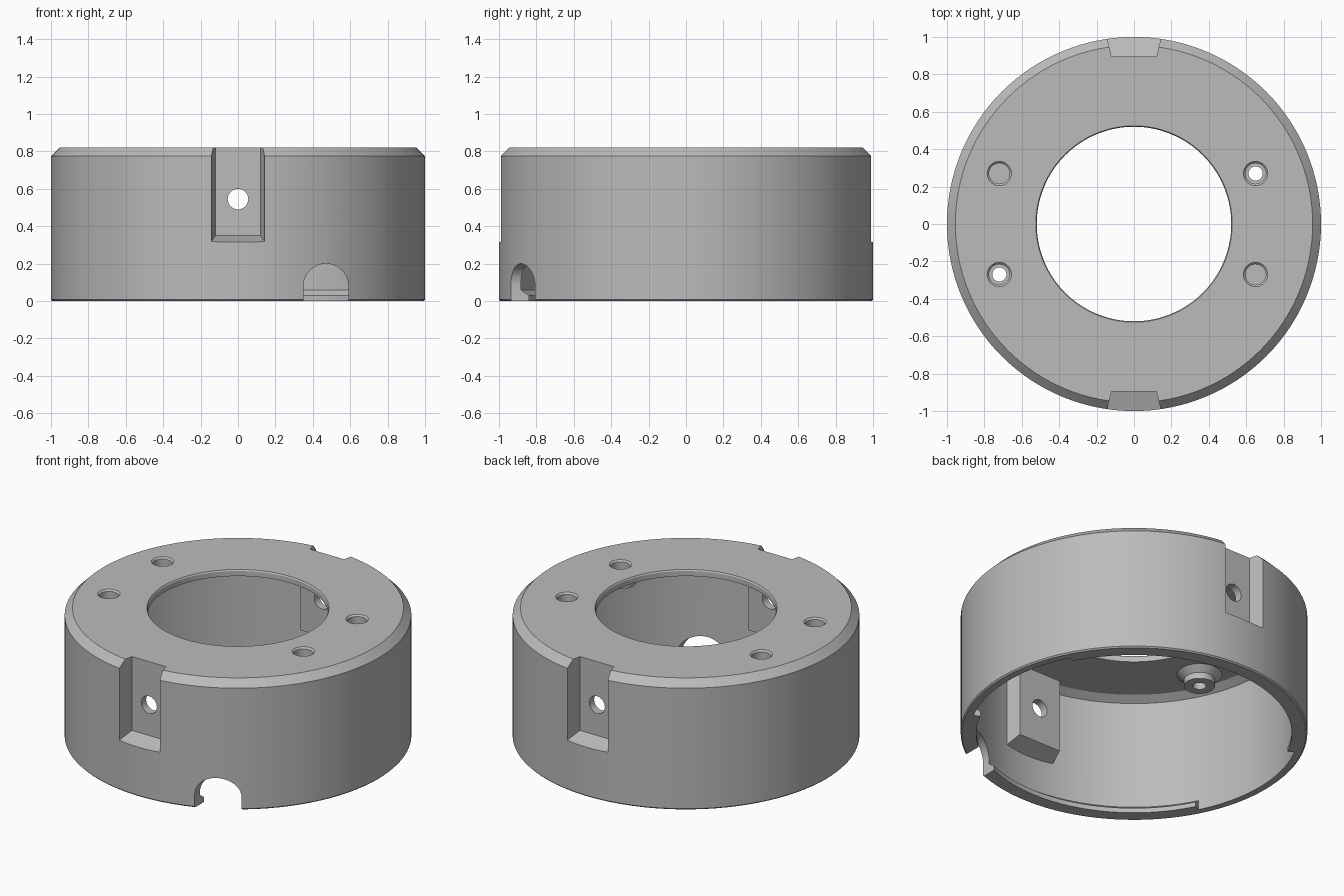
import bpy, bmesh
from math import sin, cos, pi, radians

if "Cube" in bpy.data.objects:
    bpy.data.objects.remove(bpy.data.objects["Cube"], do_unlink=True)

SEGMENTS = 128
grey = bpy.data.materials.new("plain grey")
grey.use_nodes = True
grey.diffuse_color = (0.5, 0.5, 0.5, 1)
grey.node_tree.nodes["Principled BSDF"].inputs["Base Color"].default_value = (0.5, 0.5, 0.5, 1)


def finish(name, bm):
    bmesh.ops.recalc_face_normals(bm, faces=bm.faces[:])
    mesh = bpy.data.meshes.new(name)
    bm.to_mesh(mesh)
    bm.free()
    mesh.materials.append(grey)
    ob = bpy.data.objects.new(name, mesh)
    bpy.context.collection.objects.link(ob)
    return ob


def revolve(name, profile, centre=(0, 0), start=0, sweep=360, segments=SEGMENTS):
    """Turn a closed (radius, z) profile around a vertical axis."""
    bm = bmesh.new()
    full = sweep == 360
    rings = []
    for i in range(segments if full else segments + 1):
        a = radians(start + sweep * i / segments)
        rings.append([bm.verts.new((centre[0] + r * cos(a), centre[1] + r * sin(a), z))
                      for r, z in profile])
    n = len(profile)
    for i in range(segments):
        p, q = rings[i], rings[(i + 1) % len(rings)]
        for j in range(n):
            k = (j + 1) % n
            bm.faces.new((p[j], q[j], q[k], p[k]))
    if not full:
        bm.faces.new(rings[0])
        bm.faces.new(rings[-1])
    return finish(name, bm)


def loft(name, first, second):
    """Join two matching outlines into a closed solid."""
    bm = bmesh.new()
    a = [bm.verts.new(p) for p in first]
    b = [bm.verts.new(p) for p in second]
    bm.faces.new(a)
    bm.faces.new(b)
    for i in range(len(a)):
        j = (i + 1) % len(a)
        bm.faces.new((a[i], a[j], b[j], b[i]))
    return finish(name, bm)


def circle(r, n, y=None, z=None, cx=0, cy=0):
    pts = [(r * cos(2 * pi * i / n), r * sin(2 * pi * i / n)) for i in range(n)]
    if y is not None:
        return [(cx + u, y, cy + v) for u, v in pts]
    return [(cx + u, cy + v, z) for u, v in pts]


def rect(half, y, low, high):
    return [(-half, y, low), (half, y, low), (half, y, high), (-half, y, high)]


def combine(body, tool, operation):
    mod = body.modifiers.new(tool.name, "BOOLEAN")
    mod.operation = operation
    mod.solver = "EXACT"
    mod.object = tool
    bpy.context.view_layer.objects.active = body
    bpy.ops.object.modifier_apply(modifier=mod.name)
    bpy.data.objects.remove(tool, do_unlink=True)


# Shell: thin wall, chamfered top plate and large central opening
body = revolve("ring_housing", [
    (0.52, 0.78), (0.90, 0.78), (0.95, 0.75), (0.95, 0), (0.992, 0), (1, 0.008),
    (1, 0.775), (0.955, 0.82), (0.525, 0.82), (0.52, 0.812)])

# Inner snap ridges along the bottom rim
for start in (27, 207):
    combine(body, revolve("snap_ridge", [
        (0.91, 0), (0.91, 0.03), (0.97, 0.075), (0.975, 0)],
        start=start, sweep=126, segments=45), "UNION")

# Screw bosses under the plate
screws = [(x, y) for x in (-0.72, 0.65) for y in (-0.27, 0.27)]
for x, y in screws:
    boss = [(0.001, 0.80), (0.13, 0.80), (0.13, 0.78), (0.09, 0.745), (0.09, 0.705), (0.001, 0.705)]
    combine(body, revolve("screw_boss", boss, (x, y), segments=32), "UNION")

# Recess pockets, front and back
for side in (-1, 1):
    combine(body, loft("pocket_wall", rect(0.15, 0.845 * side, 0.315, 0.785),
                       rect(0.18, 0.965 * side, 0.265, 0.785)), "UNION")
for side in (-1, 1):
    combine(body, loft("pocket_cut", rect(0.12, 0.895 * side, 0.35, 1),
                       rect(0.157, 1.05 * side, 0.298, 1)), "DIFFERENCE")

# Cross hole through both pockets
combine(body, loft("cross_hole", circle(0.055, 32, y=-1.2, cy=0.545),
                   circle(0.055, 32, y=1.2, cy=0.545)), "DIFFERENCE")

# Counterbored screw holes
for x, y in screws:
    for r0, z0, r1, z1 in ((0.038, 0.6, 0.038, 0.9), (0.055, 0.755, 0.055, 0.9),
                           (0.053, 0.808, 0.077, 0.832)):
        combine(body, loft("screw_hole", circle(r0, 32, z=z0, cx=x, cy=y),
                           circle(r1, 32, z=z1, cx=x, cy=y)), "DIFFERENCE")

# Arched cable opening in the front rim
arch = [(0.59, -0.1)] + [(0.47 + 0.12 * cos(pi * i / 24), 0.08 + 0.12 * sin(pi * i / 24))
                         for i in range(25)] + [(0.35, -0.1)]
combine(body, loft("cable_opening", [(x, -1.2, z) for x, z in arch],
                   [(x, -0.6, z) for x, z in arch]), "DIFFERENCE")

# Smooth walls, crisp edges
bpy.ops.object.select_all(action="DESELECT")
body.select_set(True)
bpy.context.view_layer.objects.active = body
bpy.ops.object.shade_smooth_by_angle(angle=radians(25))
